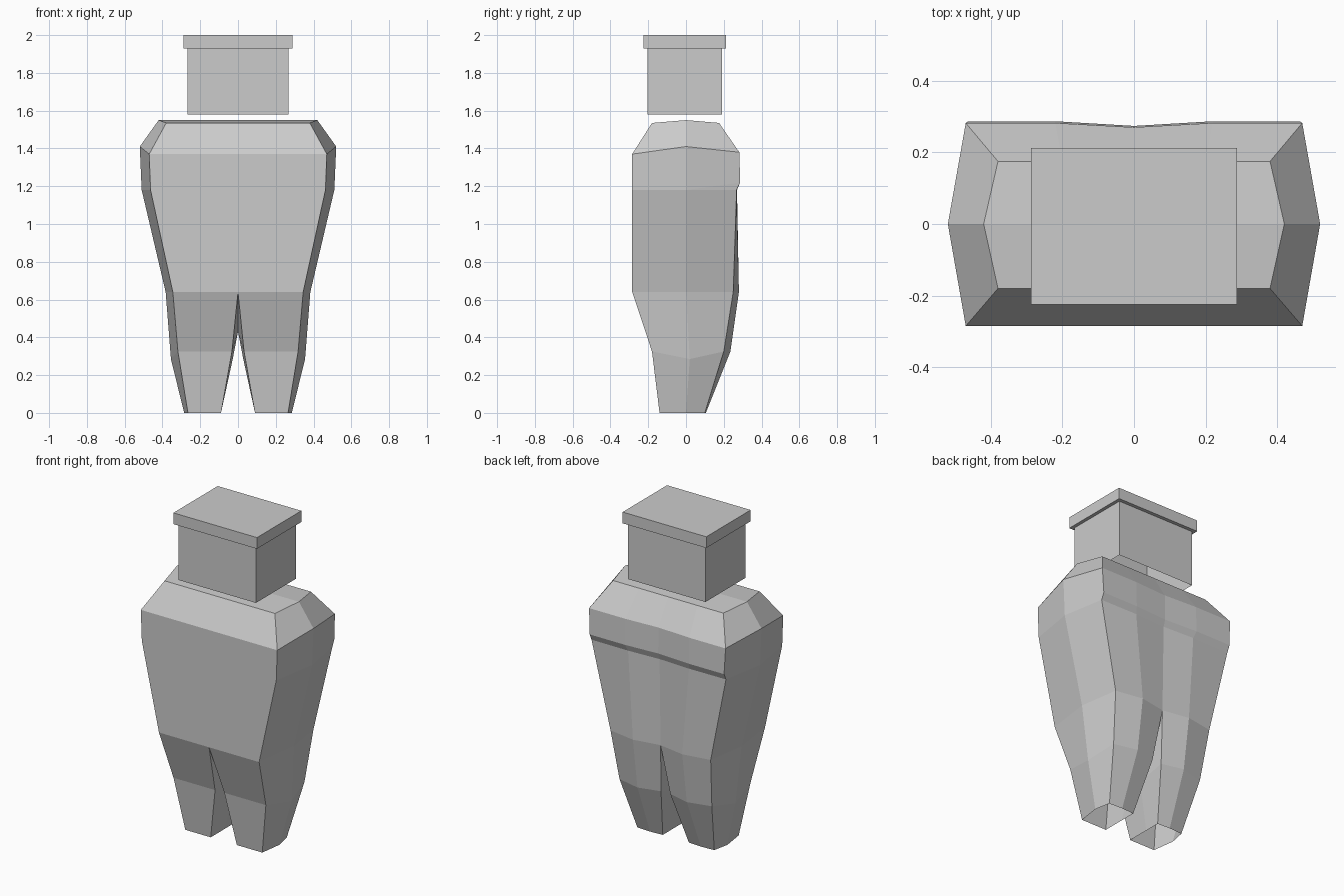
import bpy, bmesh

if "Cube" in bpy.data.objects:
    bpy.data.objects.remove(bpy.data.objects["Cube"])


def make_object(name, bm):
    bmesh.ops.recalc_face_normals(bm, faces=bm.faces)
    mesh = bpy.data.meshes.new(name)
    bm.to_mesh(mesh)
    bm.free()
    obj = bpy.data.objects.new(name, mesh)
    bpy.context.collection.objects.link(obj)
    return obj


def box(name, x, y0, y1, z0, z1, open_bottom=False):
    bm = bmesh.new()
    bmesh.ops.create_cube(bm, size=1)
    for v in bm.verts:
        v.co = (v.co.x * 2 * x, y0 + (v.co.y + .5) * (y1 - y0), z0 + (v.co.z + .5) * (z1 - z0))
    bm.normal_update()
    if open_bottom:
        bmesh.ops.delete(bm, geom=[f for f in bm.faces if f.normal.z < -.9], context='FACES_ONLY')
    return make_object(name, bm)


# Half cross-sections, top to bottom:
# inner, corner, side and back-middle x | front, side, back corner, back middle, back centre y | front, side, back z
RINGS = [
    (0, .38, .42, .20, -.18, 0, .175, .175, .175, 1.535, 1.55, 1.535),
    (0, .47, .52, .22, -.285, 0, .282, .282, .27, 1.37, 1.41, 1.38),
    (0, .463, .51, .22, -.285, 0, .287, .287, .274, 1.18, 1.18, 1.22),
    (0, .463, .51, .21, -.285, 0, .268, .27, .26, 1.18, 1.18, 1.18),
    (0, .345, .383, .17, -.285, 0, .25, .28, .25, .64, .64, .64),
    (.032, .318, .355, .17, -.18, .02, .20, .235, .20, .325, .285, .325),
    (.09, .265, .285, .175, -.14, 0, .10, .105, .10, 0, 0, 0),
]
CROTCH_RING = 4


def ring_points(r):
    xi, xc, xs, xm, yf, ys, yb, ym, yc, zf, zs, zb = r
    return [(xi, yf, zf), (xc, yf, zf), (xs, ys, zs), (xc, yb, zb), (xm, ym, zb), (xi, yc, zb)]


# Faceted body with two hollow, open-ended legs
bm = bmesh.new()
rings = [[bm.verts.new(p) for p in ring_points(r)] for r in RINGS]
for inner, r in zip(((0, 0, .43), (.028, .02, .285), (.09, 0, 0)), rings[CROTCH_RING:]):
    r.append(bm.verts.new(inner))
for i, (a, b) in enumerate(zip(rings, rings[1:])):
    n = 7 if i >= CROTCH_RING else 5
    for j in range(n):
        k = (j + 1) % 7
        bm.faces.new((a[j], a[k], b[k], b[j]))
# Slightly ridged top
ridge = bm.verts.new((0, 0, 1.55))
t = rings[0]
bm.faces.new((t[0], t[1], t[2], ridge))
bm.faces.new((ridge, t[2], t[3], t[4], t[5]))
bmesh.ops.remove_doubles(bm, verts=bm.verts, dist=.0005)
body = make_object("body", bm)
mirror = body.modifiers.new("mirror", 'MIRROR')
mirror.use_clip = True

# Floating block, open below, with its lid
box("head_block", .267, -.205, .19, 1.58, 1.93, open_bottom=True)
box("head_lid", .288, -.225, .212, 1.93, 2.0)
